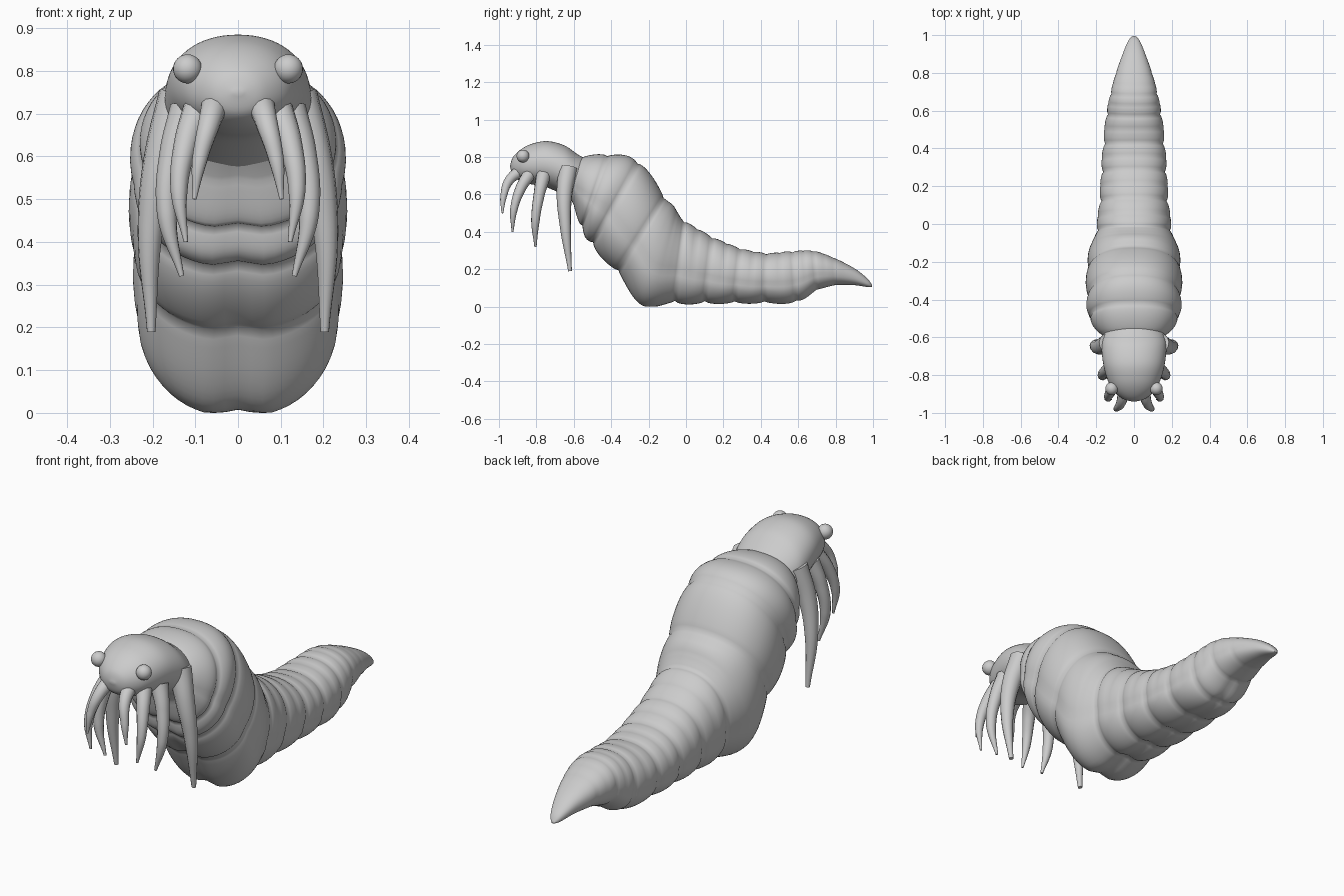
import bpy, bmesh, math
from mathutils import Vector

if "Cube" in bpy.data.objects:
    bpy.data.objects.remove(bpy.data.objects["Cube"])


def spl(a, b, c, d, t):
    return 0.5 * (2 * b + (c - a) * t + (2 * a - 5 * b + 4 * c - d) * t * t
                  + (3 * b - a - 3 * c + d) * t ** 3)


def loft(name, rows, steps=10, sides=64, fold=0.0, power=0.88):
    """Skin tilted rings: (top y, top z, bottom y, bottom z, half width, fold phase)."""
    bm = bmesh.new()
    rings = []
    n = len(rows)
    for i in range(n - 1):
        q = [rows[max(i - 1, 0)], rows[i], rows[i + 1], rows[min(i + 2, n - 1)]]
        for k in range(steps + (i == n - 2)):
            t = k / steps
            yt, zt, yb, zb, w = [spl(*[r[j] for r in q], t) for j in range(5)]
            ph = rows[i][5] + (rows[i + 1][5] - rows[i][5]) * t
            crest = abs(math.sin(math.pi * ph)) ** 0.6
            double = abs(math.sin(2 * math.pi * ph)) ** 0.6
            fade = min(1, max(0, (0.9 - yt) / 0.35))
            c = Vector((0, (yt + yb) / 2, (zt + zb) / 2))
            u = Vector((0, (yt - yb) / 2, (zt - zb) / 2))
            ring = []
            for m in range(sides):
                a = 2 * math.pi * m / sides
                ca, sa = math.cos(a), math.sin(a)
                low = min(1, max(0, 0.5 - 0.9 * sa))
                up_f = 0.5 * (crest + double) if yt > -0.05 else crest
                s = 1 + fold * fade * (low * 1.1 * crest + (1 - low) * 0.75 * up_f)
                if fold:
                    # centre crease of the belly, and crease above the foot pads
                    if sa < 0:
                        s -= 0.07 * fade * math.exp(-(ca / 0.14) ** 2)
                    s -= 0.025 * fade * math.exp(-((sa + 0.2) / 0.12) ** 2)
                px = math.copysign(abs(ca) ** power, ca) * w * s
                p = c + u * (math.copysign(abs(sa) ** power, sa) * s)
                ring.append(bm.verts.new((px, p.y, max(p.z, 0))))
            rings.append(ring)
    for r0, r1 in zip(rings, rings[1:]):
        for m in range(sides):
            bm.faces.new((r0[m], r0[(m + 1) % sides], r1[(m + 1) % sides], r1[m]))
    bm.faces.new(rings[0])
    bm.faces.new(rings[-1])
    bmesh.ops.recalc_face_normals(bm, faces=bm.faces)
    me = bpy.data.meshes.new(name)
    bm.to_mesh(me)
    bm.free()
    me.shade_smooth()
    ob = bpy.data.objects.new(name, me)
    bpy.context.collection.objects.link(ob)
    return ob


# segmented body, neck to tail tip
loft("body", [
    (-0.62, .76, -.64, .61, .13, 0), (-.57, .79, -.60, .54, .17, 0),
    (-.42, .805, -.555, .43, .225, 1), (-.26, .765, -.50, .34, .235, 2),
    (-.12, .58, -.365, .19, .235, 3), (-.07, .52, -.23, .025, .222, 3.5),
    (-.01, .45, -.06, .025, .19, 4), (.14, .365, .10, .025, .172, 5),
    (.29, .305, .26, .025, .163, 6), (.43, .28, .42, .025, .153, 7),
    (.57, .29, .59, .03, .138, 8), (.68, .295, .70, .09, .12, 9),
    (.79, .26, .80, .115, .095, 10), (.90, .205, .90, .115, .06, 11),
    (.97, .15, .97, .105, .03, 11), (.995, .115, .995, .105, .008, 11)], fold=0.09)

# smooth domed head
loft("head", [
    (-.94, .755, -.94, .745, .01, 0), (-.925, .80, -.925, .70, .06, 0),
    (-.88, .843, -.885, .672, .11, 0), (-.82, .872, -.83, .655, .14, 0),
    (-.74, .885, -.75, .64, .162, 0), (-.65, .862, -.66, .60, .172, 0),
    (-.58, .815, -.60, .57, .165, 0), (-.50, .77, -.53, .55, .13, 0)], steps=6, power=0.95)

# four pairs of tapering tentacles: (x, y, z, radius)
TENTACLES = [
    [(.05, -.87, .735, .034), (.068, -.945, .675, .026), (.09, -.975, .59, .018), (.102, -.982, .50, .005)],
    [(.09, -.83, .72, .036), (.122, -.885, .63, .028), (.138, -.92, .52, .020), (.122, -.928, .40, .005)],
    [(.12, -.76, .71, .040), (.155, -.785, .60, .030), (.166, -.805, .46, .023), (.132, -.805, .32, .006)],
    [(.135, -.63, .74, .052), (.178, -.65, .60, .042), (.205, -.645, .43, .030), (.203, -.62, .19, .010)],
]
for side, label in ((1, "right"), (-1, "left")):
    for i, pts in enumerate(TENTACLES):
        cu = bpy.data.curves.new("tentacle", 'CURVE')
        cu.dimensions = '3D'
        cu.bevel_depth = 1
        cu.bevel_resolution = 4
        cu.use_fill_caps = True
        sp = cu.splines.new('BEZIER')
        sp.bezier_points.add(len(pts) - 1)
        for bp, (x, y, z, r) in zip(sp.bezier_points, pts):
            bp.co = (x * side, y, z)
            bp.radius = r
            bp.handle_left_type = bp.handle_right_type = 'AUTO'
        ob = bpy.data.objects.new(f"tentacle_{i + 1}_{label}", cu)
        bpy.context.collection.objects.link(ob)
        bpy.ops.object.select_all(action='DESELECT')
        ob.select_set(True)
        bpy.context.view_layer.objects.active = ob
        bpy.ops.object.convert(target='MESH')
        bpy.context.object.data.shade_smooth()
    # bulging eye
    bpy.ops.mesh.primitive_uv_sphere_add(segments=24, ring_count=16, radius=.034,
                                         location=(.118 * side, -.872, .805))
    bpy.context.object.name = f"eye_{label}"
    bpy.context.object.data.shade_smooth()
